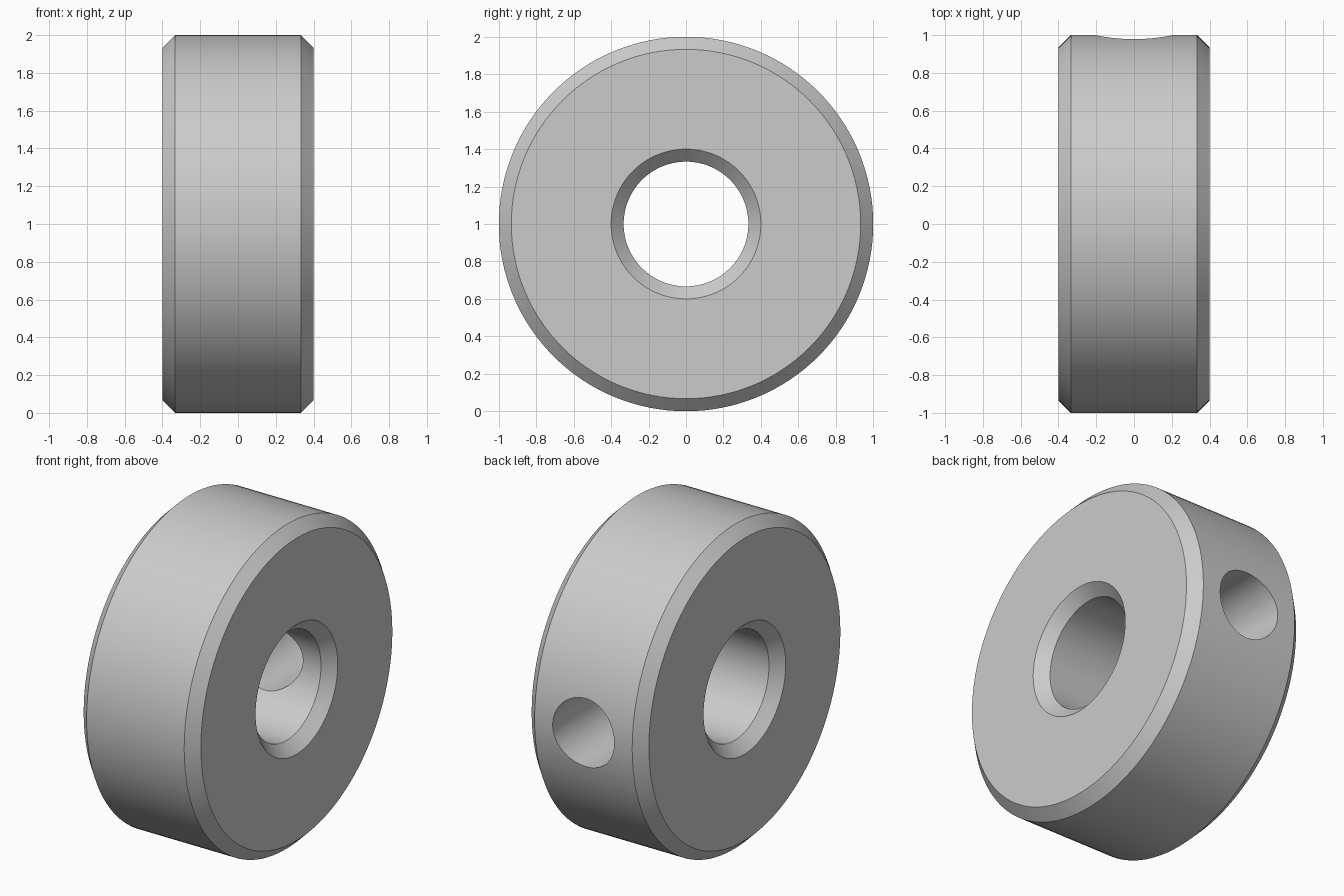
import bpy, math

cube = bpy.data.objects.get("Cube")
if cube:
    bpy.data.objects.remove(cube, do_unlink=True)

SEGMENTS = 128
OUTER, BORE, HALF_WIDTH, CHAMFER = 1.0, 0.333, 0.4, 0.067
SCREW_HOLE = 0.21

# Plain grey metal
steel = bpy.data.materials.new("grey_steel")
steel.use_nodes = True
colour = (0.6, 0.6, 0.6, 1)
steel.diffuse_color = colour
steel.node_tree.nodes["Principled BSDF"].inputs["Base Color"].default_value = colour

# Collar: chamfered ring section (x, radius) revolved about the x axis
half = [(HALF_WIDTH - CHAMFER, BORE), (HALF_WIDTH, BORE + CHAMFER),
        (HALF_WIDTH, OUTER - CHAMFER), (HALF_WIDTH - CHAMFER, OUTER)]
profile = half + [(-x, r) for x, r in reversed(half)]
n = len(profile)
verts, faces = [], []
for i in range(SEGMENTS):
    a = math.tau * i / SEGMENTS
    verts += [(x, r * math.cos(a), 1 + r * math.sin(a)) for x, r in profile]
    j = (i + 1) % SEGMENTS
    for k in range(n):
        m = (k + 1) % n
        faces.append((i * n + k, i * n + m, j * n + m, j * n + k))
mesh = bpy.data.meshes.new("shaft_collar")
mesh.from_pydata(verts, [], faces)
mesh.materials.append(steel)
collar = bpy.data.objects.new("shaft_collar", mesh)
bpy.context.collection.objects.link(collar)

# Radial screw hole through the back wall only
bpy.ops.object.mode_set(mode='OBJECT') if bpy.context.object else None
bpy.ops.object.select_all(action='DESELECT')
bpy.ops.mesh.primitive_cylinder_add(vertices=64, radius=SCREW_HOLE, depth=1.2,
                                    location=(0, 0.6, 1),
                                    rotation=(math.pi / 2, 0, 0))
cutter = bpy.context.object
cutter.name = "screw_hole_cutter"
cutter.hide_render = True
cutter.data.materials.append(steel)

# Consistent outward normals before cutting
bpy.ops.object.select_all(action='DESELECT')
collar.select_set(True)
bpy.context.view_layer.objects.active = collar
bpy.ops.object.mode_set(mode='EDIT')
bpy.ops.mesh.select_all(action='SELECT')
bpy.ops.mesh.normals_make_consistent(inside=False)
bpy.ops.object.mode_set(mode='OBJECT')

cut = collar.modifiers.new("screw_hole", 'BOOLEAN')
cut.operation = 'DIFFERENCE'
cut.solver = 'EXACT'
cut.object = cutter
bpy.ops.object.modifier_apply(modifier=cut.name)
bpy.data.objects.remove(cutter, do_unlink=True)

# Smooth round walls, crisp chamfer and hole edges
bpy.ops.object.shade_smooth_by_angle(angle=math.radians(30))
